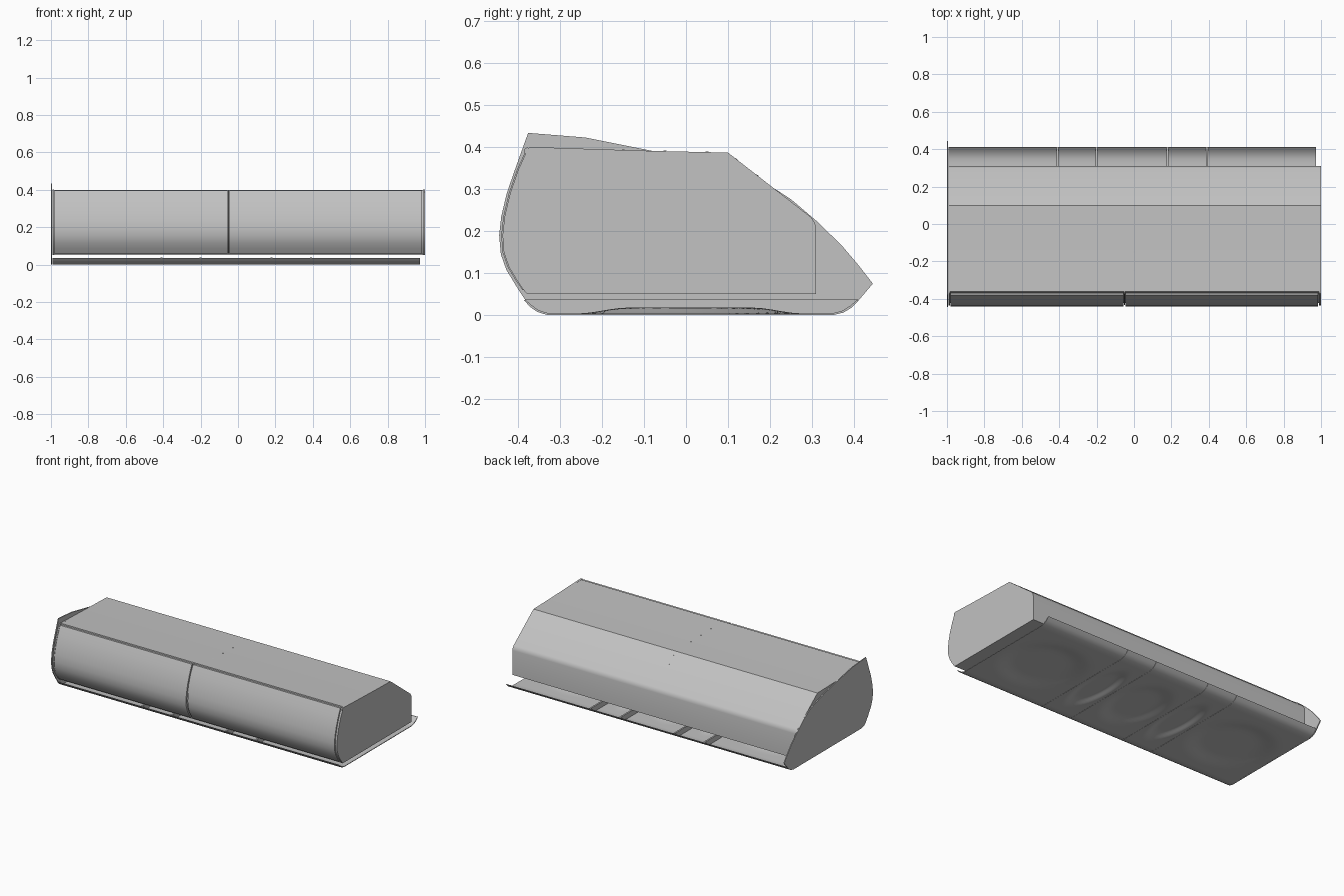
import bpy, bmesh, math

if "Cube" in bpy.data.objects:
    bpy.data.objects.remove(bpy.data.objects["Cube"], do_unlink=True)

grey = bpy.data.materials.new("light grey")
grey.use_nodes = True
COLOUR = (0.54, 0.54, 0.54, 1)
grey.diffuse_color = COLOUR
grey.node_tree.nodes["Principled BSDF"].inputs["Base Color"].default_value = COLOUR


def finish(bm, name, angle=28):
    """Turn a bmesh into a smooth-by-angle object."""
    bmesh.ops.recalc_face_normals(bm, faces=bm.faces)
    mesh = bpy.data.meshes.new(name)
    bm.to_mesh(mesh)
    bm.free()
    mesh.materials.append(grey)
    ob = bpy.data.objects.new(name, mesh)
    bpy.context.collection.objects.link(ob)
    bpy.ops.object.select_all(action='DESELECT')
    ob.select_set(True)
    bpy.context.view_layer.objects.active = ob
    bpy.ops.object.shade_smooth_by_angle(angle=math.radians(angle))
    return ob


def prism(name, profile, x0, x1):
    """Extrude a (y, z) profile from x0 to x1."""
    bm = bmesh.new()
    face = bm.faces.new([bm.verts.new((x0, y, z)) for y, z in profile])
    ext = bmesh.ops.extrude_face_region(bm, geom=[face])
    verts = [v for v in ext["geom"] if isinstance(v, bmesh.types.BMVert)]
    bmesh.ops.translate(bm, verts=verts, vec=(x1 - x0, 0, 0))
    return finish(bm, name)


def shift(points, d):
    return [(y + d, z) for y, z in points]


# Curved front outline, top to bottom
front = [(-0.380, 0.396), (-0.403, 0.345), (-0.422, 0.29), (-0.435, 0.235),
         (-0.440, 0.19), (-0.437, 0.15), (-0.425, 0.115), (-0.407, 0.085),
         (-0.390, 0.060)]
# Roof, sloped back and floor of the housing, bottom front to top front
shell = [(-0.378, 0.05), (0.31, 0.05), (0.31, 0.205), (0.307, 0.22),
         (0.298, 0.233), (0.10, 0.387), (-0.08, 0.391), (-0.30, 0.398)]

# Housing, recessed behind the doors, with thin end panels
prism("housing", shift(front, 0.018) + shell + [(-0.362, 0.40)], -0.985, 0.988)
for side, x0, x1 in (("right", -0.992, -0.985), ("left", 0.988, 1.0)):
    prism(side + "_end_panel", shift(front, 0.003) + shell + [(-0.372, 0.401)], x0, x1)

# Two curved doors with a narrow gap between them
for side, x0, x1 in (("right", -0.981, -0.057), ("left", -0.045, 0.984)):
    prism(side + "_door", front + shift(front, 0.012)[::-1], x0, x1)

# Upright strip behind the door gap
prism("centre_strip", shift(front, 0.007) + shift(front, 0.019)[::-1], -0.054, -0.048)

# Hinge pin at the free end
bm = bmesh.new()
bmesh.ops.create_cone(bm, cap_ends=True, segments=16, radius1=0.008, radius2=0.008, depth=0.004)
hinge = finish(bm, "hinge_pin")
hinge.rotation_euler = (0, math.pi / 2, 0)
hinge.location = (0.998, -0.378, 0.391)

# Large closing plate
prism("side_plate", [
    (-0.376, 0.434), (-0.24, 0.423), (-0.08, 0.391), (0.04, 0.365), (0.18, 0.321),
    (0.25, 0.276), (0.31, 0.225), (0.37, 0.167), (0.41, 0.12), (0.445, 0.075),
    (0.412, 0.036), (0.395, 0.018), (0.375, 0.006), (0.35, 0.001), (-0.33, 0.001),
    (-0.355, 0.008), (-0.372, 0.02), (-0.40, 0.062), (-0.428, 0.108),
    (-0.441, 0.145), (-0.445, 0.19), (-0.440, 0.235), (-0.427, 0.29),
    (-0.408, 0.345)], -1.0, -0.994)

# Underside tray: five thin panels, each with a shallow dish
edge_front = [(-0.386, 0.036), (-0.372, 0.02), (-0.355, 0.008), (-0.33, 0.0)]
edge_back = [(0.35, 0.0), (0.375, 0.006), (0.395, 0.018), (0.412, 0.036)]
flat = [(-0.33 + 0.68 * i / 28, 0.0) for i in range(1, 28)]
section = edge_front + flat + edge_back
seams = [-0.994, -0.41, -0.20, 0.18, 0.39, 0.975]


def dish(x, y, cx, rx):
    r = math.hypot((x - cx) / rx, (y - 0.01) / 0.27)
    t = min(1, max(0, (1 - r) / 0.45))
    return 0.014 * t * t * (3 - 2 * t)


for n, (a, b) in enumerate(zip(seams, seams[1:]), 1):
    x0, x1 = a + 0.0015, b - 0.0015
    cols = 30
    bm = bmesh.new()
    rows = []
    for i in range(cols + 1):
        x = x0 + (x1 - x0) * i / cols
        rows.append([bm.verts.new((x, y, z + dish(x, y, (a + b) / 2, (b - a) / 2 - 0.01)))
                     for y, z in section])
    for r, s in zip(rows, rows[1:]):
        for j in range(len(section) - 1):
            bm.faces.new((r[j], r[j + 1], s[j + 1], s[j]))
    # Give the sheet a second skin just above the first
    faces = list(bm.faces)
    ext = bmesh.ops.extrude_face_region(bm, geom=faces, use_keep_orig=True)
    top = [v for v in ext["geom"] if isinstance(v, bmesh.types.BMVert)]
    for v in top:
        v.co.z += 0.004 if v.co.z < 0.03 else 0.0005
        v.co.y *= 0.99
    finish(bm, "tray_panel_%d" % n, 35)

# Upright ribs at the tray seams
rib = edge_front + edge_back
for n, x in enumerate(seams[1:-1], 1):
    prism("tray_rib_%d" % n, [(y * 0.995, z + 0.001) for y, z in rib], x - 0.005, x + 0.005)

# Row of small fasteners over the roof and sloped back
tilt = math.atan2(0.154, 0.198)
for n, y in enumerate((-0.25, -0.15, -0.05, 0.05, 0.12, 0.17, 0.22), 1):
    bm = bmesh.new()
    bmesh.ops.create_cone(bm, cap_ends=True, segments=10, radius1=0.003, radius2=0.003, depth=0.002)
    pin = finish(bm, "fastener_%d" % n)
    sloped = y > 0.10
    z = 0.387 - (y - 0.10) * math.tan(tilt) if sloped else 0.388 + (0.10 - y) * 0.024
    pin.location = (0.0, y, z)
    pin.rotation_euler = (-tilt if sloped else 0, 0, 0)
